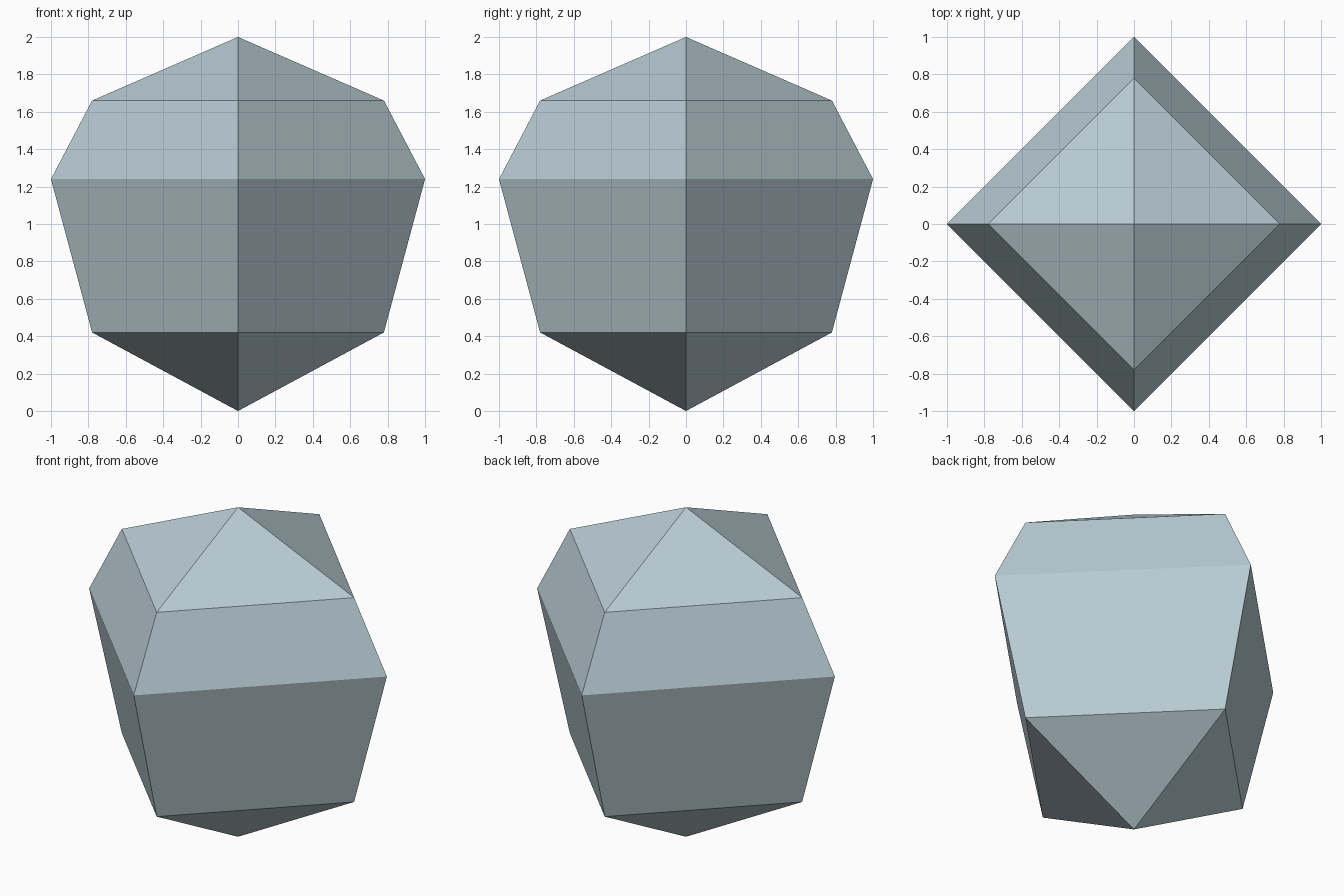
import bpy
import bmesh
import math

# Remove the default object
cube = bpy.data.objects.get("Cube")
if cube:
    bpy.data.objects.remove(cube, do_unlink=True)

# Pale blue-grey stone
COLOUR = (0.48, 0.60, 0.65, 1.0)
stone = bpy.data.materials.new("pale_blue_grey")
stone.use_nodes = True
stone.diffuse_color = COLOUR
stone.node_tree.nodes["Principled BSDF"].inputs["Base Color"].default_value = COLOUR

# Four-sided gem: square rings (radius, height) between two points
SIDES = 4
RINGS = [(0.78, 0.42), (1.0, 1.24), (0.78, 1.66)]
BOTTOM, TOP = 0.0, 2.0

bm = bmesh.new()
rings = []
for radius, height in RINGS:
    angles = [2 * math.pi * i / SIDES for i in range(SIDES)]
    rings.append([bm.verts.new((radius * math.cos(a), radius * math.sin(a), height))
                  for a in angles])
low = bm.verts.new((0, 0, BOTTOM))
high = bm.verts.new((0, 0, TOP))

for i in range(SIDES):
    j = (i + 1) % SIDES
    # Pointed ends
    bm.faces.new((low, rings[0][j], rings[0][i]))
    bm.faces.new((high, rings[-1][i], rings[-1][j]))
    # Side bands
    for a, b in zip(rings, rings[1:]):
        bm.faces.new((a[i], a[j], b[j], b[i]))
bmesh.ops.recalc_face_normals(bm, faces=bm.faces[:])

mesh = bpy.data.meshes.new("faceted_gem")
bm.to_mesh(mesh)
bm.free()
mesh.materials.append(stone)
gem = bpy.data.objects.new("faceted_gem", mesh)
bpy.context.collection.objects.link(gem)
